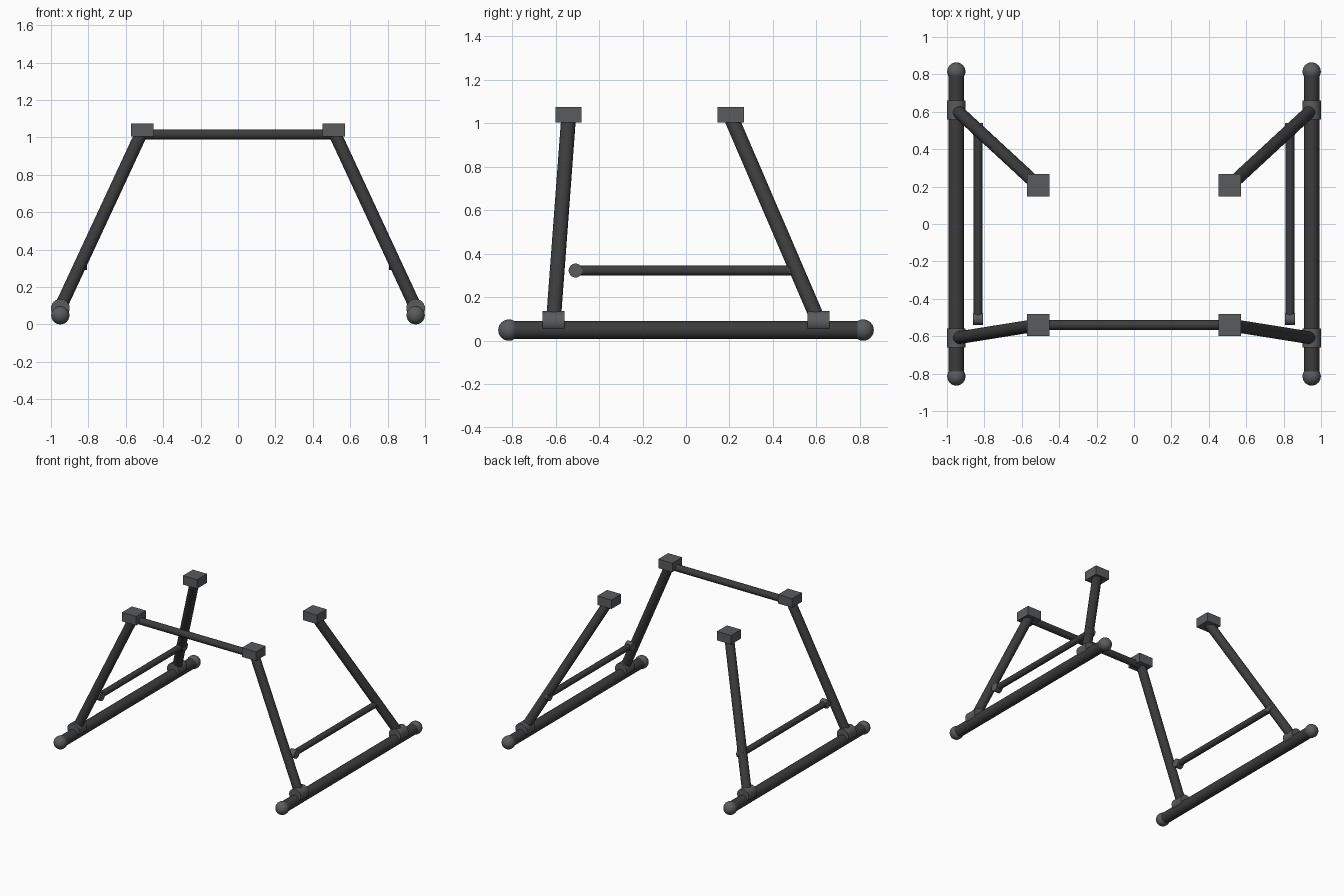
import bpy
from mathutils import Vector

if "Cube" in bpy.data.objects:
    bpy.data.objects.remove(bpy.data.objects["Cube"])


def material(name, rgb):
    m = bpy.data.materials.new(name)
    m.diffuse_color = (*rgb, 1)
    m.use_nodes = True
    m.node_tree.nodes["Principled BSDF"].inputs["Base Color"].default_value = m.diffuse_color
    return m


DARK = material("dark_tube", (0.045, 0.045, 0.045))
GREY = material("grey_fitting", (0.1, 0.105, 0.11))


def finish(name, mat, smooth=True):
    ob = bpy.context.object
    ob.name = name
    ob.data.materials.append(mat)
    if smooth:
        bpy.ops.object.shade_smooth_by_angle()
    return ob


def tube(name, a, b, r, mat=DARK, sides=24):
    a, b = Vector(a), Vector(b)
    d = b - a
    bpy.ops.mesh.primitive_cylinder_add(
        vertices=sides, radius=r, depth=d.length, location=(a + b) / 2,
        rotation=d.to_track_quat('Z', 'Y').to_euler())
    return finish(name, mat)


for s, side in ((-1, "left"), (1, "right")):
    x = 0.95 * s
    # Ground skid
    tube(f"{side}_skid", (x, -0.815, 0.049), (x, 0.815, 0.049), 0.041)

    # Side brace between the legs
    bx = 0.834 * s
    tube(f"{side}_brace", (bx, -0.51, 0.323), (bx, 0.51, 0.323), 0.023)

    for e, end, pad_y in ((-1, "front", -0.54), (1, "rear", 0.206)):
        y = 0.61 * e
        # Rounded skid end
        bpy.ops.mesh.primitive_uv_sphere_add(
            segments=24, ring_count=12, radius=0.049, location=(x, 0.815 * e, 0.049))
        finish(f"{side}_{end}_skid_cap", GREY)
        # Clamp joining leg to skid
        tube(f"{side}_{end}_clamp", (x, y - 0.05, 0.086), (x, y + 0.05, 0.086), 0.05, GREY)
        # Slanted leg
        tube(f"{side}_{end}_leg", (x, y, 0.09), (0.513 * s, pad_y, 1.03), 0.034)
        # Mounting pad on top of the leg
        bpy.ops.mesh.primitive_cube_add(size=1, location=(0.513 * s, pad_y, 1.04))
        bpy.context.object.scale = (0.12, 0.12, 0.07)
        finish(f"{side}_{end}_mount_pad", GREY, smooth=False)
        # Brace end joint
        tube(f"{side}_{end}_brace_joint", (bx - 0.026 * s, 0.508 * e, 0.323),
             (bx + 0.026 * s, 0.508 * e, 0.323), 0.032, GREY)

# Front cross bar between the mounting pads
tube("front_cross_bar", (-0.513, -0.54, 1.016), (0.513, -0.54, 1.016), 0.026)
